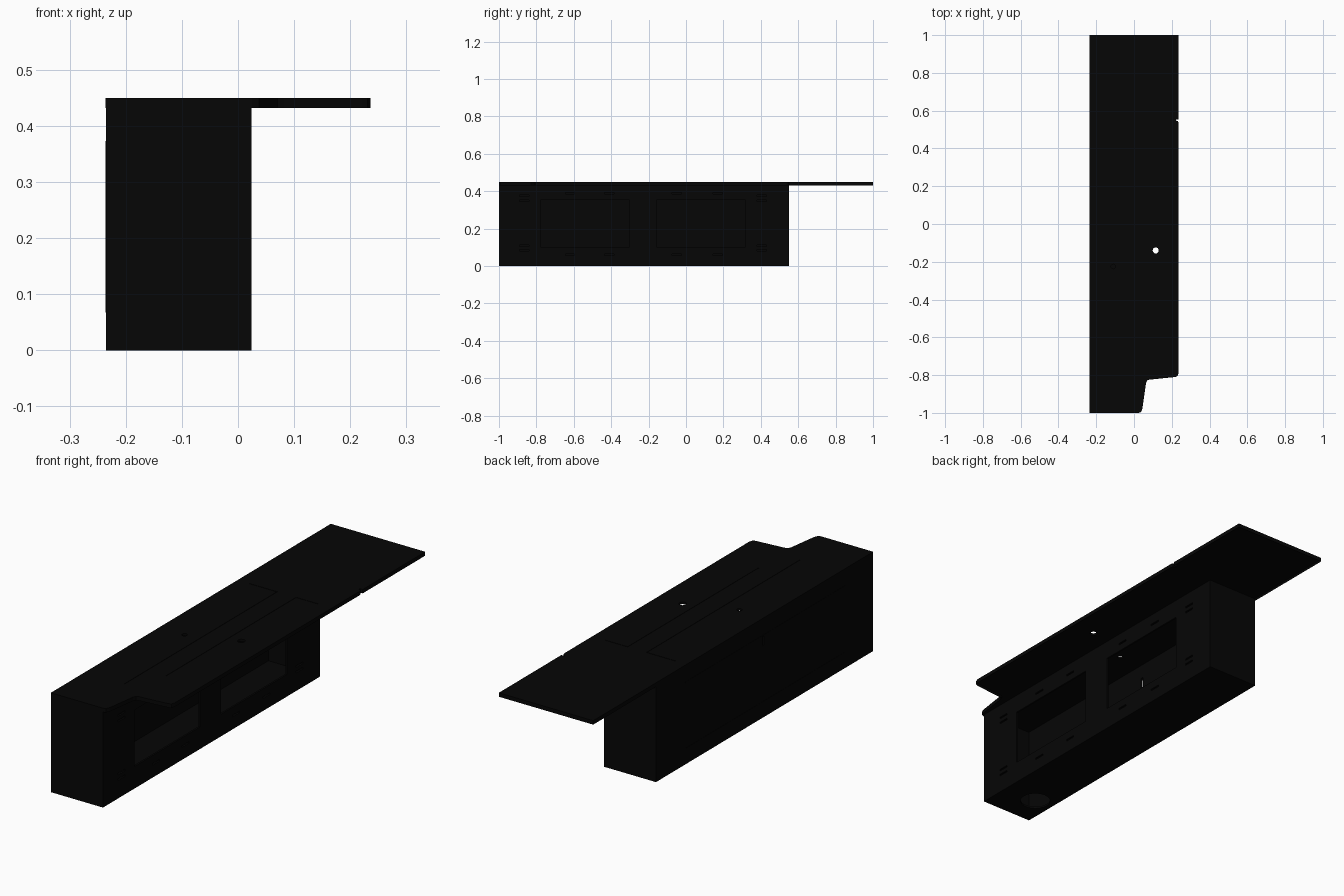
import bpy, bmesh, math
from mathutils import Matrix

old = bpy.data.objects.get("Cube")
if old:
    bpy.data.objects.remove(old, do_unlink=True)

black = bpy.data.materials.new("matte_black")
black.use_nodes = True
black.diffuse_color = (0.0017, 0.0017, 0.0017, 1)
bsdf = black.node_tree.nodes["Principled BSDF"]
bsdf.inputs["Base Color"].default_value = black.diffuse_color
bsdf.inputs["Roughness"].default_value = 0.8


def add_box(bm, x, y, z):
    """Box from (low, high) ranges on each axis."""
    size = [b - a for a, b in (x, y, z)]
    mid = [(a + b) / 2 for a, b in (x, y, z)]
    bmesh.ops.create_cube(bm, size=1, matrix=Matrix.Translation(mid) @ Matrix.Diagonal((*size, 1)))


def add_disc(bm, x, y, z, radius, depth=0.08):
    bmesh.ops.create_cone(bm, cap_ends=True, segments=32, radius1=radius, radius2=radius,
                          depth=depth, matrix=Matrix.Translation((x, y, z)))


def add_prism(bm, outline, low, high):
    """Upright prism from a counter-clockwise outline; returns its bottom face."""
    lower = [bm.verts.new((x, y, low)) for x, y in outline]
    upper = [bm.verts.new((x, y, high)) for x, y in outline]
    bm.faces.new(upper)
    for i in range(len(outline)):
        bm.faces.new((lower[i - 1], lower[i], upper[i], upper[i - 1]))
    return bm.faces.new(lower[::-1])


def finish(name, bm):
    mesh = bpy.data.meshes.new(name)
    bmesh.ops.recalc_face_normals(bm, faces=bm.faces)
    bm.to_mesh(mesh)
    bm.free()
    mesh.materials.append(black)
    obj = bpy.data.objects.new(name, mesh)
    bpy.context.collection.objects.link(obj)
    return obj


def cut(obj, bm):
    """Subtract a set of separate shapes and drop the cutter afterwards."""
    cutter = finish("cutter", bm)
    cutter.hide_render = True
    mod = obj.modifiers.new("cut", 'BOOLEAN')
    mod.operation, mod.solver, mod.object = 'DIFFERENCE', 'EXACT', cutter
    graph = bpy.context.evaluated_depsgraph_get()
    mesh = bpy.data.meshes.new_from_object(obj.evaluated_get(graph))
    obj.modifiers.clear()
    obj.data = mesh
    bpy.data.objects.remove(cutter, do_unlink=True)


# Hollow housing, open under the lid
bm = bmesh.new()
add_box(bm, (-0.235, 0.024), (-0.999, 0.55), (0, 0.44))
housing = finish("housing", bm)
bm = bmesh.new()
add_box(bm, (-0.227, 0.016), (-0.99, 0.542), (0.008, 0.5))
cut(housing, bm)

# Side windows, vent slots, back slit and floor hole
WALL = (0.01, 0.04)
bm = bmesh.new()
for y in (-0.54, 0.08):
    add_box(bm, WALL, (y - 0.235, y + 0.235), (0.1, 0.355))
for y in (-0.865, 0.405):
    for z in (0.085, 0.11, 0.35, 0.375):
        add_box(bm, WALL, (y - 0.025, y + 0.025), (z - 0.004, z + 0.004))
for y in (-0.62, -0.41, -0.05, 0.17):
    for z in (0.06, 0.39):
        add_box(bm, WALL, (y - 0.025, y + 0.025), (z - 0.004, z + 0.004))
add_box(bm, (-0.25, -0.21), (-0.222, -0.21), (0.325, 0.375))
add_disc(bm, -0.146, -0.85, 0, 0.065, 0.04)
cut(housing, bm)

# Lid with rounded tab corners, a small edge notch and a folded rim below
outline = [(-0.236, -1), (0.025, -1), (0.037, -0.995), (0.044, -0.98), (0.064, -0.84),
           (0.07, -0.828), (0.082, -0.824), (0.22, -0.81), (0.231, -0.805), (0.236, -0.79),
           (0.236, 0.535), (0.232, 0.545), (0.222, 0.547), (0.222, 0.554), (0.236, 0.554),
           (0.236, 1), (-0.236, 1)]
bm = bmesh.new()
under = add_prism(bm, outline, 0.432, 0.45)
bm.normal_update()
bmesh.ops.inset_region(bm, faces=[under], thickness=0.006)
bmesh.ops.translate(bm, vec=(0, 0, 0.008), verts=under.verts)
lid = finish("lid", bm)

# Round holes through the lid
bm = bmesh.new()
add_disc(bm, 0.115, -0.14, 0.44, 0.016)
add_disc(bm, -0.11, -0.225, 0.44, 0.012)
cut(lid, bm)

# Shallow L-shaped seams pressed into the lid
W, TOP = 0.004, 0.335
bm = bmesh.new()
for x, end, start in ((-0.035, -0.18, -0.76), (0.056, 0.17, -0.6)):
    side = math.copysign(W, end - x)
    seam = [(x, start), (x + side, start), (x + side, TOP - W), (end, TOP - W), (end, TOP), (x, TOP)]
    add_prism(bm, seam if side > 0 else seam[::-1], 0.4485, 0.46)
cut(lid, bm)

# Raised outline on the back wall
bm = bmesh.new()
for y in (-0.8, 0.34):
    add_box(bm, (-0.236, -0.232), (y - 0.003, y + 0.003), (0.07, 0.37))
for z in (0.07, 0.37):
    add_box(bm, (-0.236, -0.232), (-0.8, 0.34), (z - 0.003, z + 0.003))
finish("back_panel_outline", bm)
